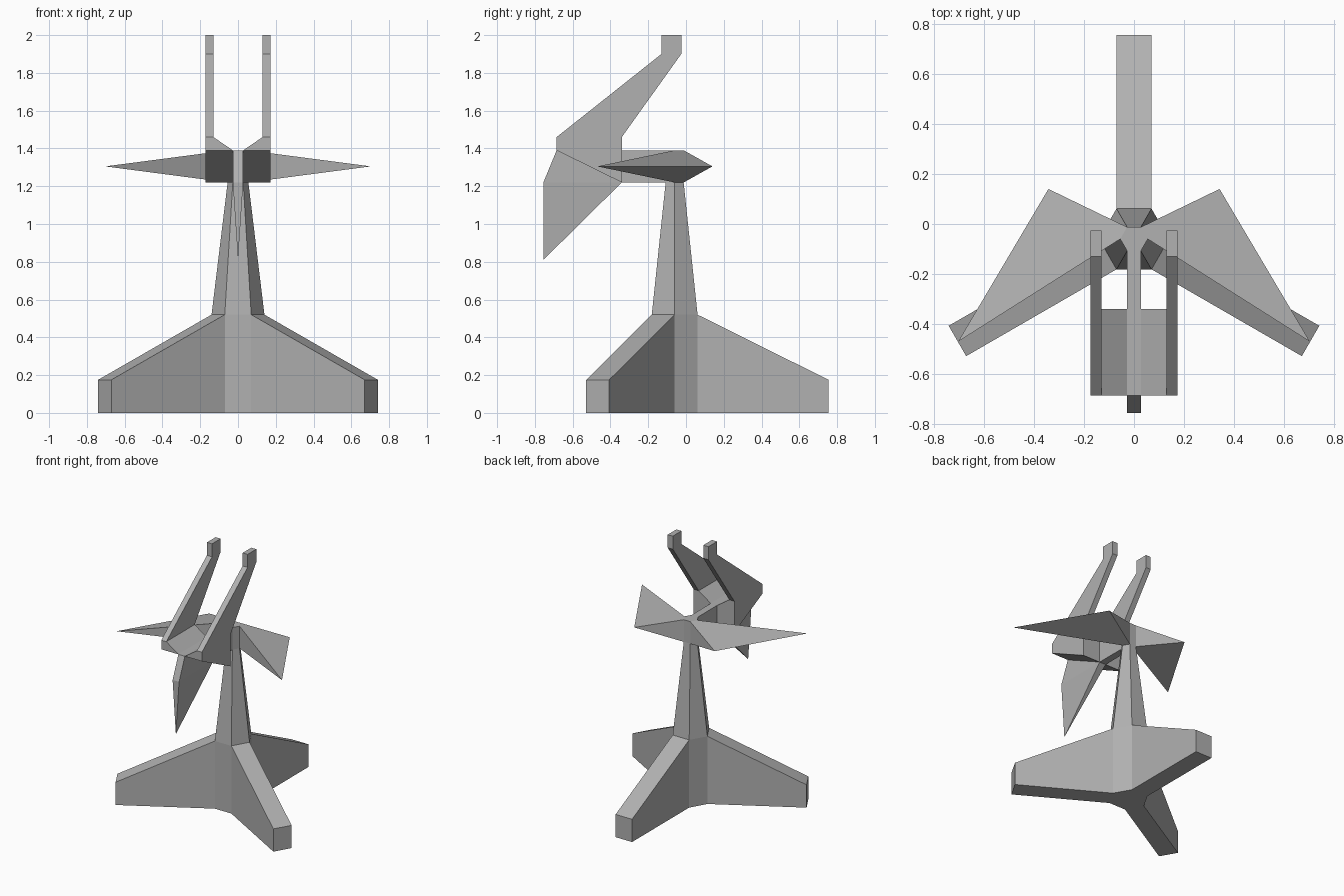
import bpy, bmesh
from math import cos, sin, radians
from mathutils import Vector

if "Cube" in bpy.data.objects:
    bpy.data.objects.remove(bpy.data.objects["Cube"])

CY = -0.06  # column axis sits slightly in front of the origin

grey = bpy.data.materials.new("dark_grey")
grey.diffuse_color = (0.44, 0.44, 0.44, 1)
grey.use_nodes = True
grey.node_tree.nodes["Principled BSDF"].inputs["Base Color"].default_value = grey.diffuse_color


def finish(bm, name):
    bmesh.ops.remove_doubles(bm, verts=bm.verts, dist=1e-4)
    bmesh.ops.recalc_face_normals(bm, faces=bm.faces)
    me = bpy.data.meshes.new(name)
    bm.to_mesh(me)
    bm.free()
    me.materials.append(grey)
    ob = bpy.data.objects.new(name, me)
    bpy.context.collection.objects.link(ob)
    return ob


def hex_ring(bm, r, z):
    return [bm.verts.new((r * cos(radians(60 * i)), CY + r * sin(radians(60 * i)), z))
            for i in range(6)]


def hex_walls(bm, lo, hi):
    return [bm.faces.new((lo[i], lo[(i + 1) % 6], hi[(i + 1) % 6], hi[i])) for i in range(6)]


def pull(bm, face, targets, cap=True):
    """Extrude a face so its corners land on the target points."""
    old = list(face.verts)
    new = [bm.verts.new(p) for p in targets]
    bmesh.ops.delete(bm, geom=[face], context='FACES_ONLY')
    for i in range(4):
        j = (i + 1) % 4
        bm.faces.new((old[i], old[j], new[j], new[i]))
    if cap:
        bm.faces.new(new)


def hull(points, name):
    bm = bmesh.new()
    for p in points:
        bm.verts.new(p)
    bmesh.ops.convex_hull(bm, input=bm.verts)
    bmesh.ops.dissolve_limit(bm, angle_limit=radians(0.5), verts=bm.verts, edges=bm.edges)
    return finish(bm, name)


# Pedestal: hexagonal core, tapered column and three sloping legs
bm = bmesh.new()
floor, waist, top = hex_ring(bm, 0.14, 0), hex_ring(bm, 0.14, 0.52), hex_ring(bm, 0.055, 1.22)
bm.faces.new(floor)
core = hex_walls(bm, floor, waist)
hex_walls(bm, waist, top)
for i in (1, 3, 5):
    a = radians(30 + 60 * i)
    end = Vector((0, CY, 0)) + 0.815 * Vector((cos(a), sin(a), 0))
    side = 0.07 * Vector((-sin(a), cos(a), 0))
    up = Vector((0, 0, 0.175))
    pull(bm, core[i], [end - side, end + side, end + side + up, end - side + up])
finish(bm, "pedestal")

# Hub with two tapered wings and a neck reaching forward
bm = bmesh.new()
low, high = hex_ring(bm, 0.055, 1.22), hex_ring(bm, 0.055, 1.39)
bm.faces.new(low)
bm.faces.new(high)
hub = hex_walls(bm, low, high)
back, front = (0.342, 0.14, 1.305), (0.703, -0.47, 1.305)
pull(bm, hub[0], [front, back, back, front])
back, front = [(-p[0], p[1], p[2]) for p in (back, front)]
pull(bm, hub[2], [back, front, front, back])
w = 0.0275
pull(bm, hub[4], [(-w, -0.34, 1.22), (w, -0.34, 1.22), (w, -0.34, 1.39), (-w, -0.34, 1.39)],
     cap=False)
finish(bm, "hub_and_wings")

# Keel: blade under the nose, narrowing to a point
keel_profile = [(-0.34, 1.39), (-0.34, 1.22), (-0.755, 1.22), (-0.685, 1.39)]
hull([(s * w, y, z) for s in (-1, 1) for y, z in keel_profile] + [(0, -0.755, 0.81)], "keel")

# Brackets and raised prongs on both sides
X0, X1 = 0.13, 0.173
prong_profile = [(-0.685, 1.46), (-0.34, 1.46), (-0.025, 1.9),
                 (-0.025, 2.0), (-0.13, 2.0), (-0.13, 1.9)]
for s, label in ((-1, "left"), (1, "right")):
    section = [(w, 1.39), (X1, 1.39), (X1, 1.46), (X0, 1.46)]
    pts = [(s * x, y, z) for y in (-0.685, -0.34) for x, z in section]
    pts += [(s * x, -0.34, 1.22) for x in (w, X1)]
    hull(pts, label + "_bracket")

    bm = bmesh.new()
    inner = [bm.verts.new((s * X0, y, z)) for y, z in prong_profile]
    outer = [bm.verts.new((s * X1, y, z)) for y, z in prong_profile]
    bm.faces.new(inner)
    bm.faces.new(outer)
    for i in range(1, 6):  # the bottom stays open where it meets the bracket
        j = (i + 1) % 6
        bm.faces.new((inner[i], inner[j], outer[j], outer[i]))
    finish(bm, label + "_prong")
